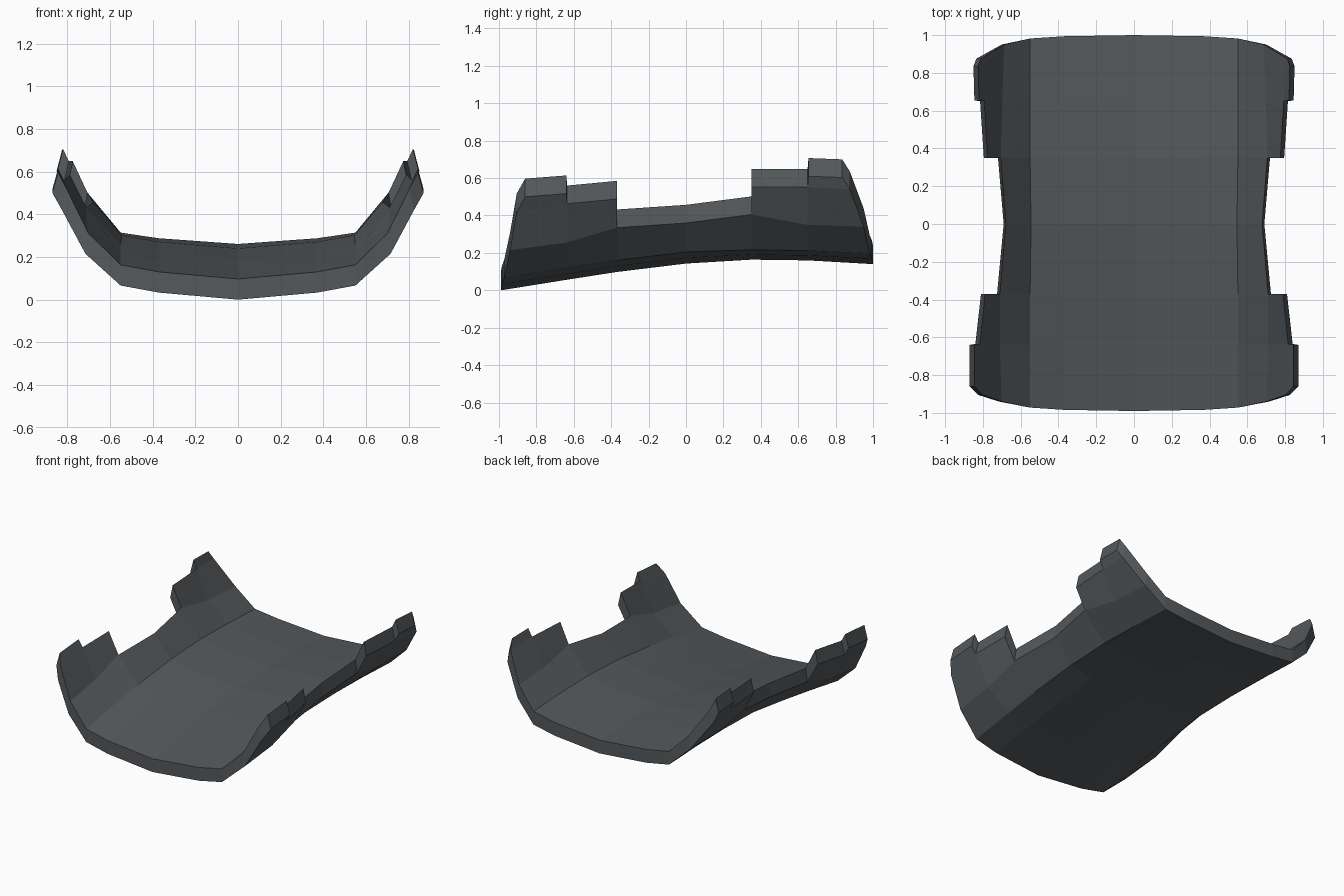
import bpy, bmesh
from mathutils import Vector

if "Cube" in bpy.data.objects:
    bpy.data.objects.remove(bpy.data.objects["Cube"], do_unlink=True)

THICK = 0.097

mat = bpy.data.materials.new("dark_slate_grey")
mat.use_nodes = True
colour = (0.09, 0.1, 0.107, 1)
mat.diffuse_color = colour
mat.node_tree.nodes["Principled BSDF"].inputs["Base Color"].default_value = colour

# Stations from front to back: y, centre height, bend height, crease x, crease height
stations = [
    (-0.99, 0.0, 0.066, 0.715, 0.215),
    (-0.64, 0.056, 0.12, 0.725, 0.255),
    (-0.37, 0.098, 0.16, 0.725, 0.335),
    (0.0, 0.143, 0.205, 0.69, 0.36),
    (0.35, 0.164, 0.217, 0.72, 0.405),
    (0.65, 0.16, 0.212, 0.71, 0.35),
    (1.0, 0.14, 0.198, 0.70, 0.34),
]


def floor_row(y, low, bend, crease_x, crease_z):
    """Half cross-section of the underside, with rounded plan at the ends."""
    pull = 1 if abs(y) > 0.9 else 0
    sign = 1 if y > 0 else -1
    inset = [0, 0.006, 0.018, 0.05]
    xs = [0, 0.37, 0.55 if abs(y) > 0.1 else 0.545, crease_x]
    zs = [low, (low + bend) / 2, bend, crease_z]
    return [Vector((x, y - sign * pull * i, z)) for x, i, z in zip(xs, inset, zs)]


rows = [floor_row(*s) for s in stations]
creases = [r[-1] for r in rows]
faces = []
for a, b in zip(rows, rows[1:]):
    for i in range(3):
        faces.append([a[i], a[i + 1], b[i + 1], b[i]])


def corner_wall(end, step, inner, low_end, low_step, low_inner, top_step, top_end):
    """Stepped upright at a corner: a low block, then a taller end block."""
    faces.append([step, inner, low_inner, low_step])
    faces.append([end, step, low_step, low_end])
    faces.append([low_end, low_step, top_step, top_end])


V = Vector
corner_wall(creases[0], creases[1], creases[2],
            V((0.825, -0.905, 0.42)), V((0.84, -0.635, 0.463)), V((0.81, -0.37, 0.488)),
            V((0.87, -0.64, 0.517)), V((0.87, -0.86, 0.5)))
corner_wall(creases[6], creases[5], creases[4],
            V((0.835, 0.875, 0.54)), V((0.815, 0.65, 0.552)), V((0.795, 0.35, 0.552)),
            V((0.845, 0.655, 0.61)), V((0.85, 0.835, 0.603)))

# Mirror the half surface, weld it, and thicken it upwards
bm = bmesh.new()
for side in (1, -1):
    for face in faces:
        bm.faces.new([bm.verts.new((p.x * side, p.y, p.z)) for p in face])
bmesh.ops.remove_doubles(bm, verts=bm.verts, dist=0.001)
bmesh.ops.recalc_face_normals(bm, faces=bm.faces)
result = bmesh.ops.extrude_face_region(bm, geom=bm.faces[:], use_keep_orig=True)
for v in [g for g in result["geom"] if isinstance(g, bmesh.types.BMVert)]:
    lean = 0.025 * max(0, abs(v.co.x) - 0.55) / 0.3
    v.co.x -= lean if v.co.x > 0 else -lean
    v.co.z += THICK
bmesh.ops.recalc_face_normals(bm, faces=bm.faces)

mesh = bpy.data.meshes.new("curved_plate")
bm.to_mesh(mesh)
bm.free()
mesh.materials.append(mat)
plate = bpy.data.objects.new("curved_plate", mesh)
bpy.context.scene.collection.objects.link(plate)
